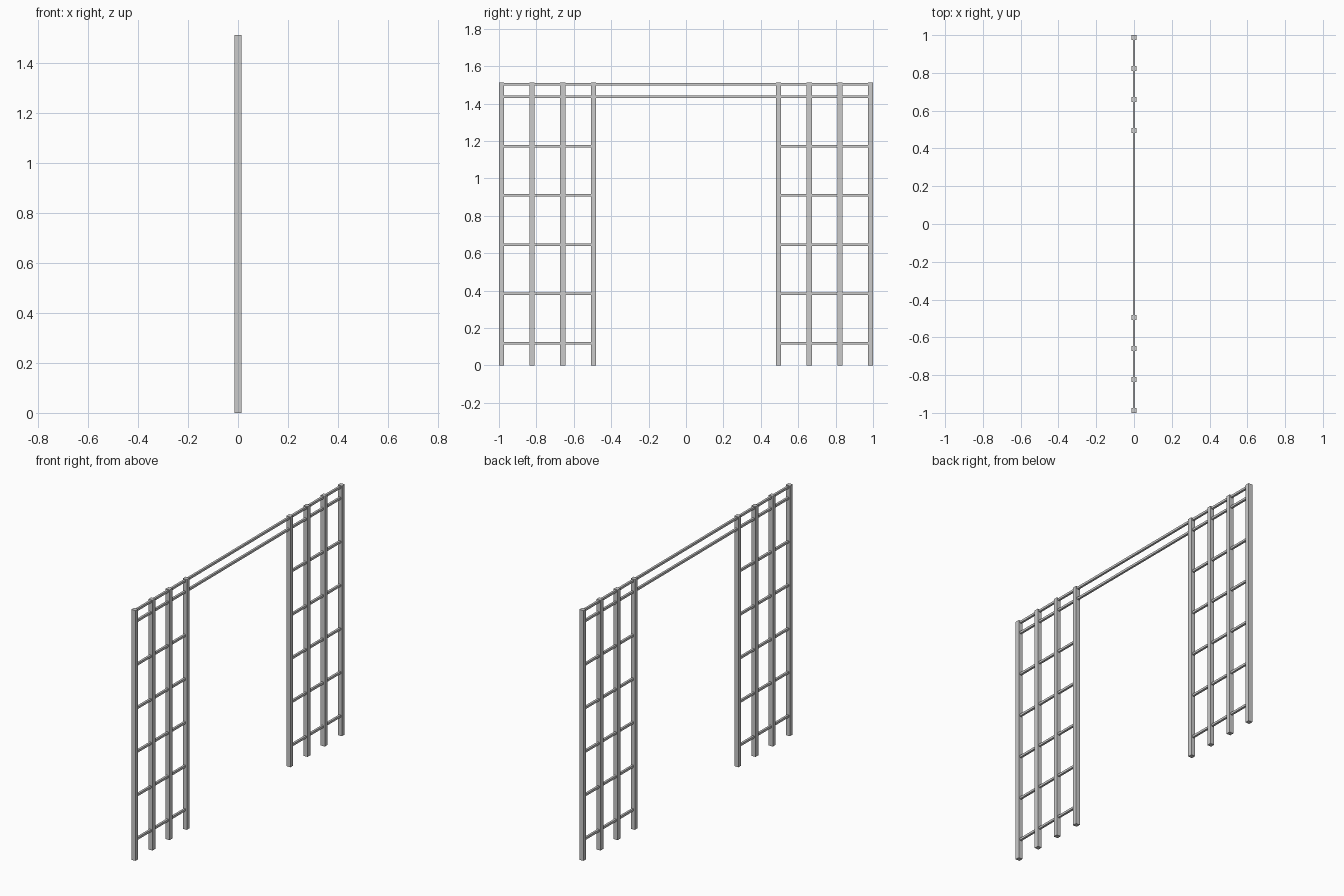
import bpy

if "Cube" in bpy.data.objects:
    bpy.data.objects.remove(bpy.data.objects["Cube"])

HEIGHT = 1.513
POST = 0.027
POSTS = [0.495, 0.659, 0.823, 0.9865]


def box(name, center, size):
    bpy.ops.mesh.primitive_cube_add(size=1, location=center)
    ob = bpy.context.object
    ob.name = name
    ob.scale = size
    bpy.ops.object.transform_apply(location=False, rotation=False, scale=True)


def bar(name, y0, y1, z, thick):
    box(name, (0, (y0 + y1) / 2, z), (thick, abs(y1 - y0), thick))


# Two side ladders: four square posts and five rungs each
for side, s in (("left", -1), ("right", 1)):
    for i, y in enumerate(POSTS):
        box(f"{side}_post_{i + 1}", (0, s * y, HEIGHT / 2), (POST, POST, HEIGHT))
    for i in range(5):
        bar(f"{side}_rung_{i + 1}", s * POSTS[0], s * POSTS[-1],
            0.119 + i * 0.2635, 0.013)

# Two long rails joining the ladders at the top
bar("lower_top_rail", -POSTS[-1], POSTS[-1], 1.436, 0.013)
bar("upper_top_rail", -POSTS[-1], POSTS[-1], 1.503, 0.013)
